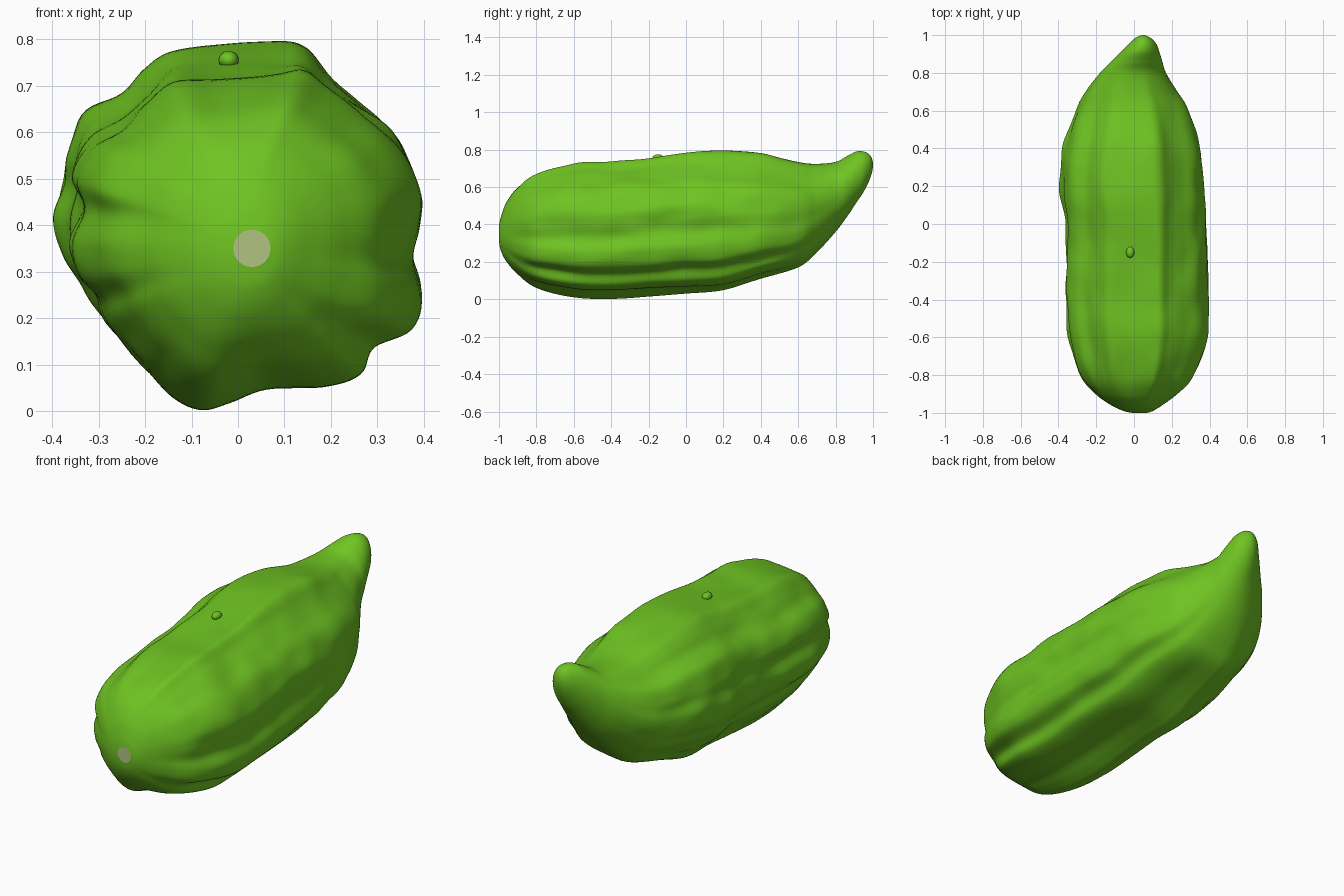
import bpy, bmesh, math
from mathutils import Vector, noise


def material(name, rgb):
    m = bpy.data.materials.new(name)
    m.diffuse_color = (*rgb, 1)
    return m


green = material("pod green", (0.158, 0.55, 0.016))
pale = material("pale stem scar", (0.44, 0.54, 0.22))

# Stations along the pod: y, left x, right x, bottom z, top z
STATIONS = [
    (-1.00, -0.01, 0.07, 0.31, 0.39), (-0.99, -0.055, 0.10, 0.26, 0.44),
    (-0.96, -0.12, 0.15, 0.20, 0.52), (-0.90, -0.205, 0.23, 0.13, 0.60),
    (-0.80, -0.285, 0.32, 0.06, 0.67), (-0.60, -0.345, 0.39, 0.01, 0.725),
    (-0.40, -0.36, 0.395, 0.003, 0.735), (-0.20, -0.36, 0.39, 0.015, 0.755),
    (0.00, -0.365, 0.38, 0.03, 0.785), (0.20, -0.395, 0.37, 0.05, 0.80),
    (0.40, -0.375, 0.35, 0.11, 0.78), (0.60, -0.31, 0.29, 0.17, 0.735),
    (0.70, -0.255, 0.23, 0.25, 0.725), (0.80, -0.18, 0.17, 0.36, 0.735),
    (0.86, -0.12, 0.15, 0.44, 0.765), (0.91, -0.07, 0.135, 0.515, 0.79),
    (0.95, -0.03, 0.12, 0.575, 0.79), (0.98, 0.0, 0.095, 0.635, 0.775),
    (0.995, 0.025, 0.07, 0.68, 0.75), (1.00, 0.045, 0.055, 0.71, 0.725)]

# Ribbed cross-sections seen from the front, counter-clockwise from the right
FRONT = [
    (0.385, 0.40), (0.39, 0.48), (0.34, 0.58), (0.26, 0.645), (0.19, 0.695),
    (0.14, 0.735), (0.08, 0.728), (-0.05, 0.715), (-0.14, 0.71), (-0.20, 0.66),
    (-0.25, 0.61), (-0.315, 0.57), (-0.355, 0.50), (-0.335, 0.435),
    (-0.36, 0.36), (-0.345, 0.29), (-0.30, 0.24), (-0.28, 0.18),
    (-0.20, 0.09), (-0.14, 0.025), (-0.08, 0.0), (-0.02, 0.015), (0.06, 0.045),
    (0.18, 0.05), (0.26, 0.075), (0.29, 0.135), (0.37, 0.175), (0.395, 0.25),
    (0.374, 0.325)]
REAR = [
    (0.37, 0.45), (0.355, 0.53), (0.315, 0.60), (0.255, 0.66), (0.19, 0.725),
    (0.14, 0.785), (0.08, 0.80), (-0.03, 0.79), (-0.14, 0.775), (-0.20, 0.735),
    (-0.25, 0.685), (-0.335, 0.635), (-0.37, 0.55), (-0.378, 0.49),
    (-0.395, 0.42), (-0.38, 0.34), (-0.34, 0.28), (-0.305, 0.22),
    (-0.22, 0.14), (-0.15, 0.07), (-0.08, 0.05), (-0.02, 0.06), (0.06, 0.075),
    (0.17, 0.085), (0.25, 0.115), (0.29, 0.175), (0.345, 0.22), (0.365, 0.29),
    (0.362, 0.37)]


def spline(pts, t, closed):
    n = len(pts)
    i = int(math.floor(t))
    if not closed:
        i = min(i, n - 2)
    u = t - i
    get = (lambda k: pts[k % n]) if closed else (lambda k: pts[max(0, min(n - 1, k))])
    a, b, c, d = get(i - 1), get(i), get(i + 1), get(i + 2)
    return [0.5 * (2 * q + (r - p) * u + (2 * p - 5 * q + 4 * r - s) * u * u
                   + (3 * q - p - 3 * r + s) * u ** 3) for p, q, r, s in zip(a, b, c, d)]


def smooth(a, b, x):
    t = max(0, min(1, (x - a) / (b - a)))
    return t * t * (3 - 2 * t)


N = 174


def normalised(section):
    # dense section scaled to -1..1 in both directions
    xs, zs = zip(*section)
    cx, cz = (min(xs) + max(xs)) / 2, (min(zs) + max(zs)) / 2
    hx, hz = (max(xs) - min(xs)) / 2, (max(zs) - min(zs)) / 2
    dense = [spline(section, k * len(section) / N, True) for k in range(N)]
    return [Vector(((x - cx) / hx, (z - cz) / hz)) for x, z in dense]


front, rear = normalised(FRONT), normalised(REAR)

# Pod body lofted through the stations
bm = bmesh.new()
rings = []
STEPS = 8
for j in range((len(STATIONS) - 1) * STEPS + 1):
    y, xl, xr, zb, zt = spline(STATIONS, j / STEPS, False)
    rib = smooth(-1.02, -0.75, y) * (1 - smooth(0.40, 0.90, y))
    back = smooth(-0.35, 0.25, y)
    ring = []
    for f, r in zip(front, rear):
        ribbed = f.lerp(r, back)
        plain = ribbed.normalized()
        q = plain.lerp(ribbed, rib)
        p = Vector(((xl + xr) / 2 + q.x * (xr - xl) / 2, y,
                    (zb + zt) / 2 + q.y * (zt - zb) / 2))
        # lumpy skin, strongest on the flanks
        amp = rib * (0.004 + 0.008 * abs(q.x)) * (1 if zb + 0.08 < p.z else 0.3)
        lump = noise.noise(Vector((p.x * 8, p.y * 6, p.z * 9))) * amp
        p += Vector((plain.x, 0, plain.y)) * lump
        ring.append(bm.verts.new(p))
    rings.append(ring)
for r0, r1 in zip(rings, rings[1:]):
    for k in range(N):
        m = (k + 1) % N
        bm.faces.new((r0[k], r0[m], r1[m], r1[k]))
bm.faces.new(rings[0][::-1])
bm.faces.new(rings[-1])
bmesh.ops.recalc_face_normals(bm, faces=bm.faces)
for f in bm.faces:
    f.smooth = True
    # the flat cap at the front is the stem scar
    if len(f.verts) > 4 and f.calc_center_median().y < 0:
        f.material_index = 1
        f.smooth = False
me = bpy.data.meshes.new("pod_body")
bm.to_mesh(me)
bm.free()
me.materials.append(green)
me.materials.append(pale)
pod = bpy.data.objects.new("pod_body", me)
bpy.context.collection.objects.link(pod)

# Small wart on the top
bpy.ops.mesh.primitive_uv_sphere_add(segments=16, ring_count=10, radius=1,
                                     location=(-0.02, -0.15, 0.755))
wart = bpy.context.object
wart.name = "top_wart"
wart.scale = (0.022, 0.03, 0.02)
wart.data.materials.append(green)
bpy.ops.object.shade_smooth()
